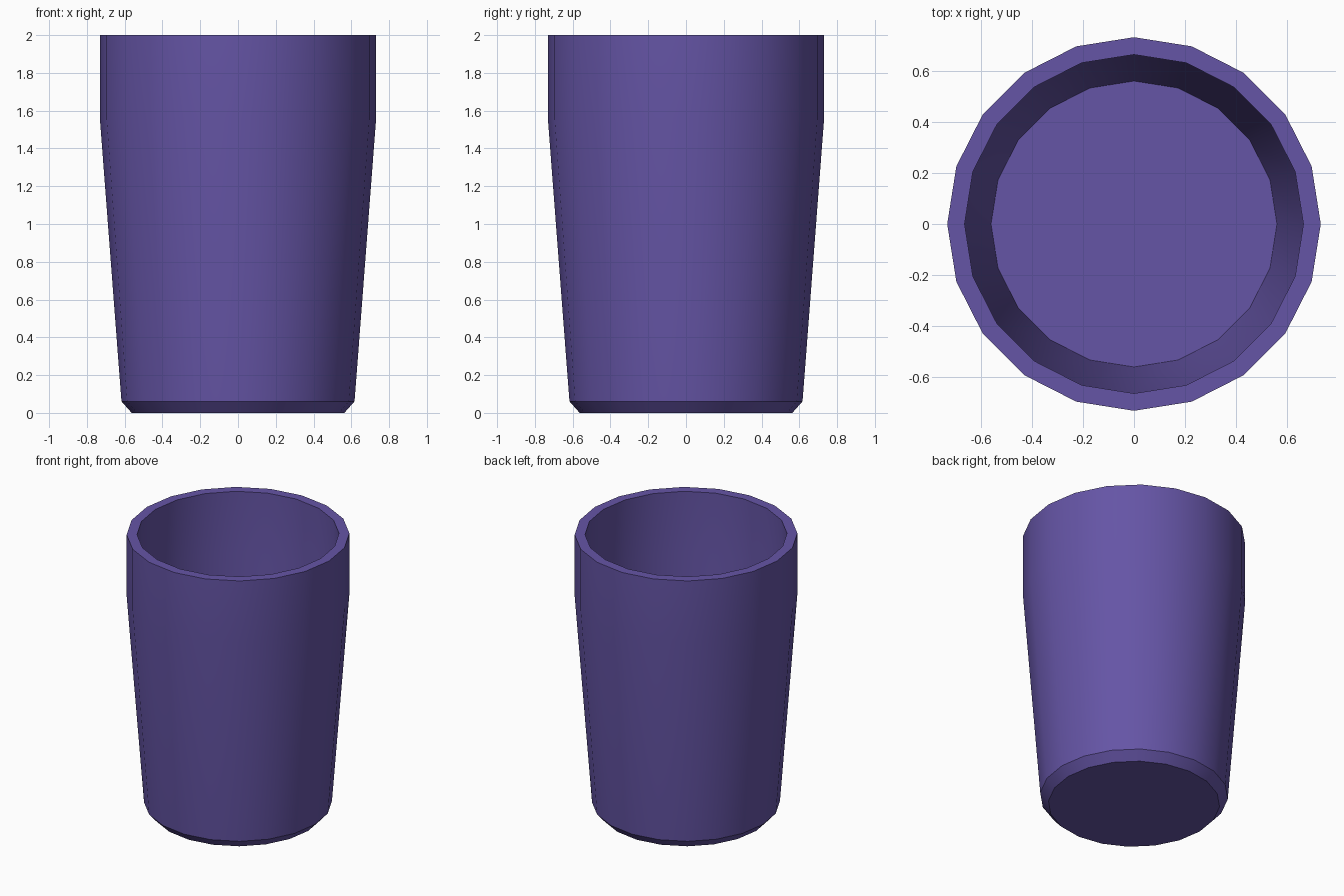
import bpy, bmesh
from math import cos, sin, pi

if "Cube" in bpy.data.objects:
    bpy.data.objects.remove(bpy.data.objects["Cube"])

SIDES = 20
INNER = 0.907  # the inside is the outer profile scaled inward

# outer profile from base to rim, then back down the inside to the floor
outer = [(0.563, 0.0), (0.617, 0.061), (0.731, 1.555), (0.731, 2.0)]
profile = outer + [(r * INNER, z) for r, z in reversed(outer[1:])]

# cup: lathe the profile and cap underside and inner floor
bm = bmesh.new()
rings = [[bm.verts.new((r * cos(2 * pi * i / SIDES), r * sin(2 * pi * i / SIDES), z))
          for i in range(SIDES)] for r, z in profile]
for a, b in zip(rings, rings[1:]):
    for i in range(SIDES):
        j = (i + 1) % SIDES
        bm.faces.new((a[i], a[j], b[j], b[i]))
bm.faces.new(rings[0][::-1])
bm.faces.new(rings[-1])
bmesh.ops.recalc_face_normals(bm, faces=bm.faces)
mesh = bpy.data.meshes.new("cup")
bm.to_mesh(mesh)
bm.free()
cup = bpy.data.objects.new("cup", mesh)
bpy.context.collection.objects.link(cup)

# purple material
mat = bpy.data.materials.new("purple")
mat.diffuse_color = (0.13, 0.09, 0.38, 1)
mat.use_nodes = True
mat.node_tree.nodes["Principled BSDF"].inputs["Base Color"].default_value = mat.diffuse_color
mesh.materials.append(mat)

# smooth walls, crisp rim and base edges
bpy.context.view_layer.objects.active = cup
cup.select_set(True)
bpy.ops.object.shade_smooth_by_angle(angle=pi / 6)
